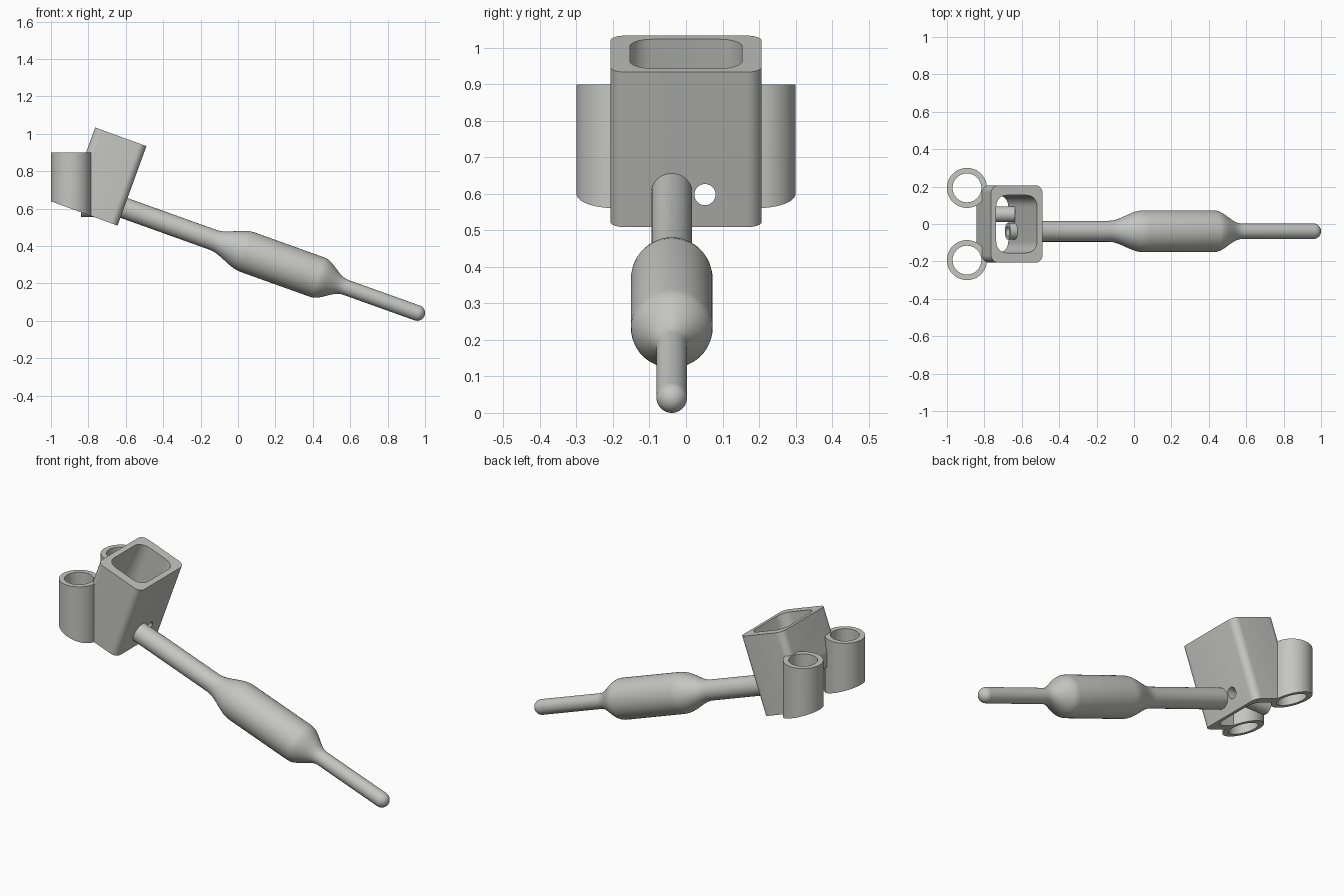
import bpy, bmesh, math
from mathutils import Matrix, Vector

if "Cube" in bpy.data.objects:
    bpy.data.objects.remove(bpy.data.objects["Cube"])

grey = bpy.data.materials.new("light_grey")
grey.diffuse_color = (0.56, 0.56, 0.54, 1)
grey.use_nodes = True
grey.node_tree.nodes["Principled BSDF"].inputs["Base Color"].default_value = grey.diffuse_color
TILT = math.radians(20)
CORNER = Vector((-0.644, 0, 0.509))      # lower front edge of the block
FRAME = Matrix.Translation(CORNER) @ Matrix.Rotation(TILT, 4, 'Y')


def make(name, bm, matrix=Matrix()):
    bmesh.ops.recalc_face_normals(bm, faces=bm.faces)
    me = bpy.data.meshes.new(name)
    bm.transform(matrix)
    bm.to_mesh(me)
    bm.free()
    me.materials.append(grey)
    ob = bpy.data.objects.new(name, me)
    bpy.context.collection.objects.link(ob)
    return ob


def prism(name, pts, z0, z1, matrix=Matrix()):
    bm = bmesh.new()
    f = bm.faces.new([bm.verts.new((x, y, z0)) for x, y in pts])
    r = bmesh.ops.extrude_face_region(bm, geom=[f])
    bmesh.ops.translate(bm, vec=(0, 0, z1 - z0),
                        verts=[v for v in r['geom'] if isinstance(v, bmesh.types.BMVert)])
    return make(name, bm, matrix)


def rounded(x0, x1, y0, y1, r, n=8):
    pts = []
    for i, (cx, cy) in enumerate([(x1 - r, y1 - r), (x0 + r, y1 - r),
                                  (x0 + r, y0 + r), (x1 - r, y0 + r)]):
        for k in range(n + 1):
            a = math.pi / 2 * (i + k / n)
            pts.append((cx + r * math.cos(a), cy + r * math.sin(a)))
    return pts


def circle(cx, cy, r, n=48):
    return [(cx + r * math.cos(2 * math.pi * i / n),
             cy + r * math.sin(2 * math.pi * i / n)) for i in range(n)]


def boolean(ob, other, op):
    m = ob.modifiers.new("bool", 'BOOLEAN')
    m.operation, m.object, m.solver = op, other, 'EXACT'
    bpy.context.view_layer.update()
    deps = bpy.context.evaluated_depsgraph_get()
    me = bpy.data.meshes.new_from_object(ob.evaluated_get(deps))
    ob.modifiers.clear()
    ob.data = me
    bpy.data.objects.remove(other)


def smooth(ob):
    bpy.ops.object.select_all(action='DESELECT')
    ob.select_set(True)
    bpy.context.view_layer.objects.active = ob
    bpy.ops.object.shade_smooth_by_angle(angle=math.radians(30))


def box(x0, x1, y0, y1):
    return [(x0, y0), (x1, y0), (x1, y1), (x0, y1)]


# Hollow tilted block with its rear sliced upright
block = prism("socket_block", rounded(-0.292, 0, -0.207, 0.207, 0.04), 0, 0.452, FRAME)
boolean(block, prism("rear_cut", box(-1.5, -0.842, -1, 1), 0, 2), 'DIFFERENCE')
boolean(block, prism("cavity", rounded(-0.263, -0.03, -0.154, 0.154, 0.06),
                     -0.3, 0.8, FRAME), 'DIFFERENCE')

# Two upright sleeves on the rear, bored through and trimmed along the block's base
for s in (-1, 1):
    boolean(block, prism("sleeve", circle(-0.893, s * 0.193, 0.107), 0.45, 0.90), 'UNION')
for s in (-1, 1):
    boolean(block, prism("bore", circle(-0.893, s * 0.193, 0.077), 0.2, 1.4), 'DIFFERENCE')
boolean(block, prism("base_cut", box(-1, -0.02, -1, 1), -0.6, 0, FRAME), 'DIFFERENCE')

# Small level hole in the front wall, lined by a tube across the cavity
ALONG_X = Matrix.Translation((0, 0.052, 0.598)) @ Matrix.Rotation(math.pi / 2, 4, 'Y')
boolean(block, prism("hole", circle(0, 0, 0.029, 32), -0.8, -0.4, ALONG_X), 'DIFFERENCE')
smooth(block)
tube = prism("cross_tube", circle(0, 0, 0.042, 32), -0.84, -0.635, ALONG_X)
boolean(tube, prism("hole", circle(0, 0, 0.029, 32), -1, -0.4, ALONG_X), 'DIFFERENCE')
smooth(tube)


# Handle: turned profile of (distance from tip centre, radius)
def taper(t0, r0, t1, r1, n=10):
    out = []
    for i in range(n + 1):
        k = i / n
        out.append((t0 + (t1 - t0) * k, r0 + (r1 - r0) * k * k * (3 - 2 * k)))
    return out


profile = [(-0.042 * math.cos(a), 0.042 * math.sin(a))
           for a in [math.pi / 2 * i / 8 for i in range(9)]]
profile += taper(0.41, 0.042, 0.565, 0.112)
profile += taper(0.965, 0.112, 1.16, 0.056)
profile += [(1.685, 0.056), (1.685, 0.045), (1.735, 0.045),
            (1.735, 0.026), (1.69, 0.026), (1.69, 0)]
bm = bmesh.new()
vs = [bm.verts.new((r, 0, t)) for t, r in profile]
es = [bm.edges.new(p) for p in zip(vs, vs[1:])]
bmesh.ops.spin(bm, geom=vs + es, cent=(0, 0, 0), axis=(0, 0, 1),
               angle=2 * math.pi, steps=48, use_merge=True)
bmesh.ops.remove_doubles(bm, verts=bm.verts, dist=0.0001)
lean = Matrix.Rotation(-math.pi / 2 + math.radians(19.7), 4, 'Y')
smooth(make("handle", bm, Matrix.Translation((0.958, -0.039, 0.042)) @ lean))
